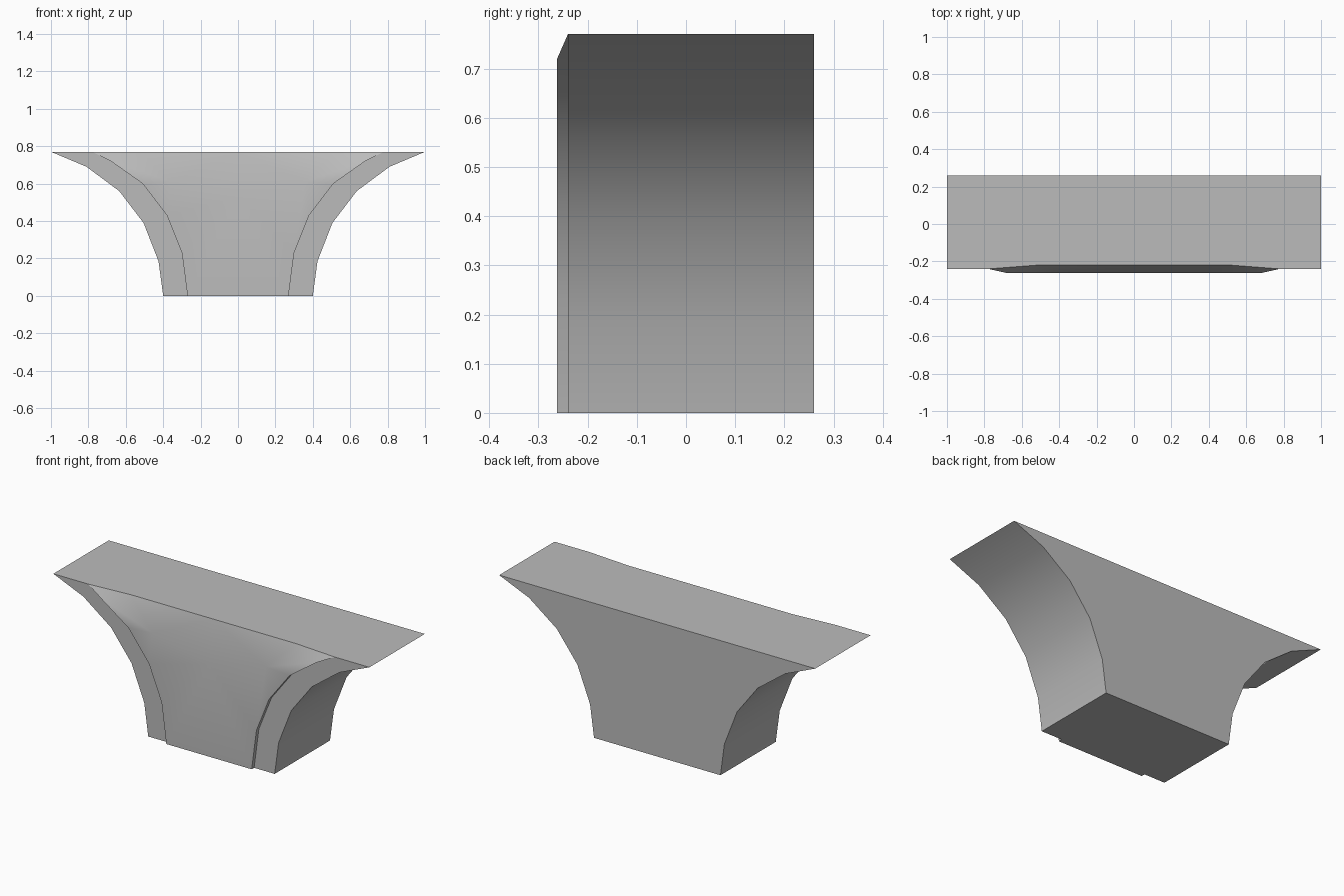
import bpy, bmesh, math
from mathutils import Matrix

if "Cube" in bpy.data.objects:
    bpy.data.objects.remove(bpy.data.objects["Cube"], do_unlink=True)

# Depth of the back, the body front and the raised front panel
BACK, BODY, PANEL, TOP = 0.26, -0.24, -0.262, 0.77

# Flared half outlines (x, z), from base to top
outer = [(0.40, 0), (0.425, 0.185), (0.505, 0.39), (0.635, 0.56), (0.81, 0.69), (1, TOP)]
inner = [(0.27, 0), (0.30, 0.23), (0.38, 0.43), (0.51, 0.60), (0.68, 0.72), (0.78, TOP)]

bm = bmesh.new()


def row(points, y):
    return [bm.verts.new((x, y, z)) for x, z in points]


def face(*verts):
    bm.faces.new(verts)


front = row(outer, BODY)
back = row(outer, BACK)
rim = row(inner, BODY)
panel = row(inner[:-1], PANEL)
base_mid, arc_mid, arc_side = row([(0, 0), (0, 0.53), (0.36, 0.61)], PANEL)
top_mid, top_side = row([(0, TOP), (0.52, TOP)], -0.22)
back_low, back_high = row([(0, 0), (0, TOP)], BACK)

# Flared sides, front border and raised panel edge
for i in range(len(outer) - 1):
    face(front[i], front[i + 1], back[i + 1], back[i])
    face(front[i], rim[i], rim[i + 1], front[i + 1])
    if i < len(panel) - 1:
        face(rim[i], panel[i], panel[i + 1], rim[i + 1])
face(rim[-2], panel[-1], rim[-1])

# Flat panel with its curved top sloping back
face(base_mid, *panel, arc_side, arc_mid)
face(panel[-1], rim[-1], top_side)
face(panel[-1], top_side, arc_side)
face(arc_side, top_side, top_mid, arc_mid)

# Top, underside and back
face(rim[-1], front[-1], back[-1], back_high, top_mid, top_side)
face(base_mid, panel[0], rim[0], front[0], back[0], back_low)
face(back_low, *back, back_high)

# Mirror the half across the centre
copy = bmesh.ops.duplicate(bm, geom=bm.verts[:] + bm.edges[:] + bm.faces[:])
copied = [v for v in copy["geom"] if isinstance(v, bmesh.types.BMVert)]
bmesh.ops.transform(bm, matrix=Matrix.Scale(-1, 4, (1, 0, 0)), verts=copied)
bmesh.ops.remove_doubles(bm, verts=bm.verts[:], dist=0.0005)
bmesh.ops.recalc_face_normals(bm, faces=bm.faces[:])

mesh = bpy.data.meshes.new("flared_bracket")
bm.to_mesh(mesh)
bm.free()
bracket = bpy.data.objects.new("flared_bracket", mesh)
bpy.context.collection.objects.link(bracket)

# Plain grey stone
stone = bpy.data.materials.new("grey_stone")
stone.use_nodes = True
grey = (0.5, 0.5, 0.5, 1)
stone.diffuse_color = grey
stone.node_tree.nodes["Principled BSDF"].inputs["Base Color"].default_value = grey
mesh.materials.append(stone)

# Smooth the curves and keep the edges crisp
bpy.ops.object.select_all(action="DESELECT")
bracket.select_set(True)
bpy.context.view_layer.objects.active = bracket
bpy.ops.object.shade_smooth_by_angle(angle=math.radians(45))
